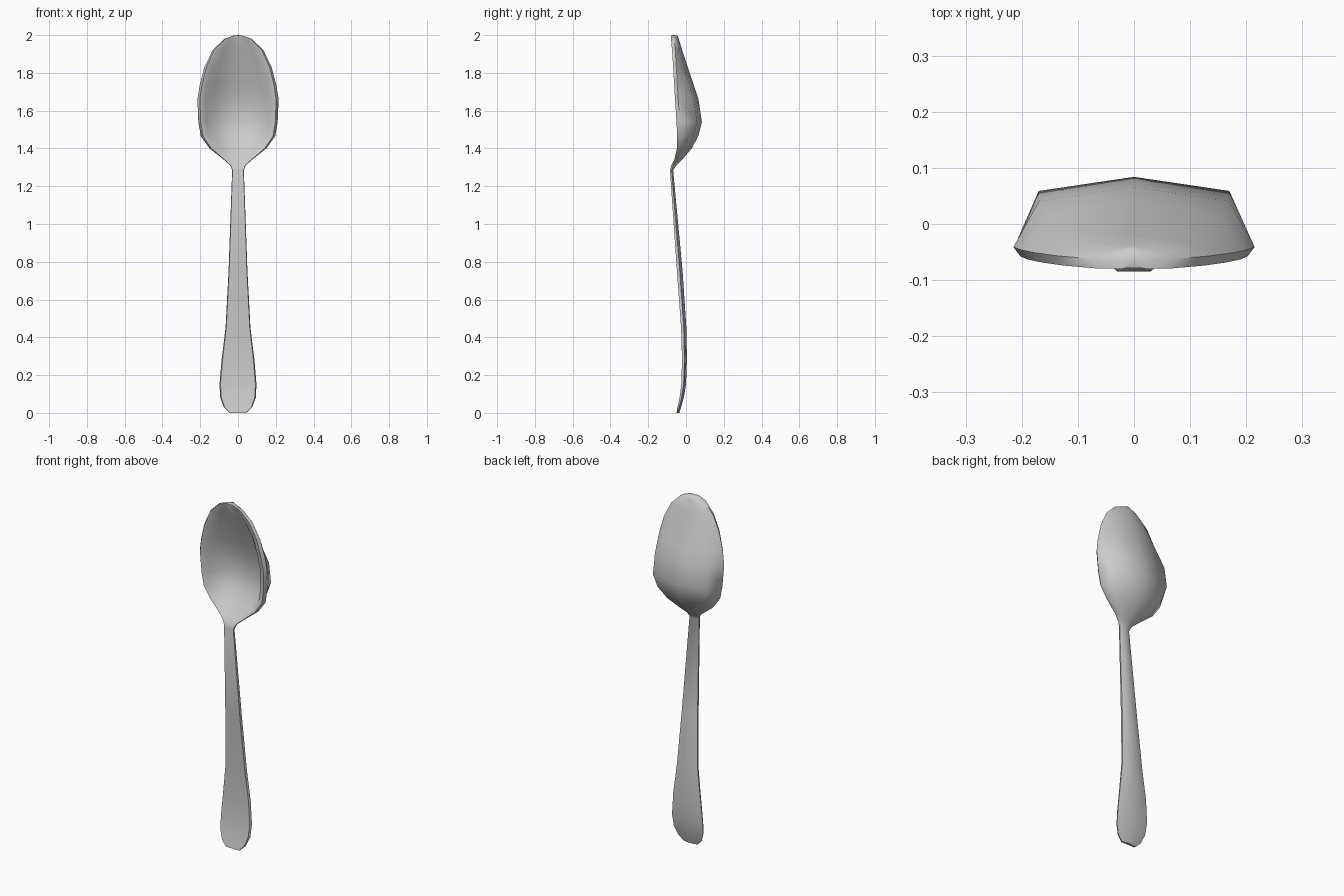
import bpy, bmesh

if "Cube" in bpy.data.objects:
    bpy.data.objects.remove(bpy.data.objects["Cube"])

# Handle stations: z, half width, front y, back y
HANDLE = [
    (0.00, .045, -.050, -.035),
    (0.03, .075, -.045, -.026),
    (0.08, .094, -.034, -.012),
    (0.15, .098, -.025, 0),
    (0.28, .087, -.021, .005),
    (0.45, .066, -.026, .002),
    (0.75, .050, -.048, -.018),
    (1.285, .031, -.085, -.068),
]
# Bowl stations: z, half width, rim y, back y, hollow centre y
BOWL = [
    (1.31, .040, -.078, -.052, -.077),
    (1.34, .075, -.062, -.020, -.054),
    (1.40, .150, -.048, .030, 0),
    (1.465, .197, -.047, .065, .040),
    (1.54, .210, -.050, .084, .062),
    (1.66, .215, -.058, .066, .046),
    (1.74, .202, -.063, .040, .018),
    (1.83, .178, -.068, .010, -.015),
    (1.92, .134, -.074, -.020, -.052),
    (1.98, .073, -.079, -.038, -.075),
    (1.997, .025, -.080, -.044, -.078),
]


def section(z, w, f, b, c):
    """Closed mirrored cross-section: back, shoulder, rim, hollow."""
    full = max(0, 1 - abs(z - 1.58) / .25)      # boxier around the deepest part
    s, d = .70 + .13 * full, .28 - .11 * full
    edge = f + min(.5 * (b - f), .017)
    half = [(s * w, b - d * (b - f)), (w, edge), (.94 * w, f),
            (.80 * w, f + .12 * (c - f)), (.58 * w, f + .82 * (c - f))]
    pts = [(0, b)] + half + [(0, c)] + [(-x, y) for x, y in reversed(half)]
    return [(x, y, z) for x, y in pts]


# Spoon body lofted through the stations (the handle has no hollow)
bm = bmesh.new()
stations = [(z, w, f, b, f) for z, w, f, b in HANDLE] + BOWL
rings = [[bm.verts.new(p) for p in section(*st)] for st in stations]
for lo, hi in zip(rings, rings[1:]):
    for i in range(len(lo)):
        j = (i + 1) % len(lo)
        bm.faces.new((lo[i], lo[j], hi[j], hi[i]))

# Handle end and rounded bowl tip
bm.faces.new(rings[0])
tip = bm.verts.new((0, -.064, 2.0))
for a, b in zip(rings[-1], rings[-1][1:] + rings[-1][:1]):
    bm.faces.new((a, b, tip))
bmesh.ops.recalc_face_normals(bm, faces=bm.faces)

mesh = bpy.data.meshes.new("spoon")
bm.to_mesh(mesh)
bm.free()
spoon = bpy.data.objects.new("spoon", mesh)
bpy.context.collection.objects.link(spoon)
bpy.context.view_layer.objects.active = spoon
spoon.select_set(True)
bpy.ops.object.shade_smooth_by_angle(angle=1.1)
